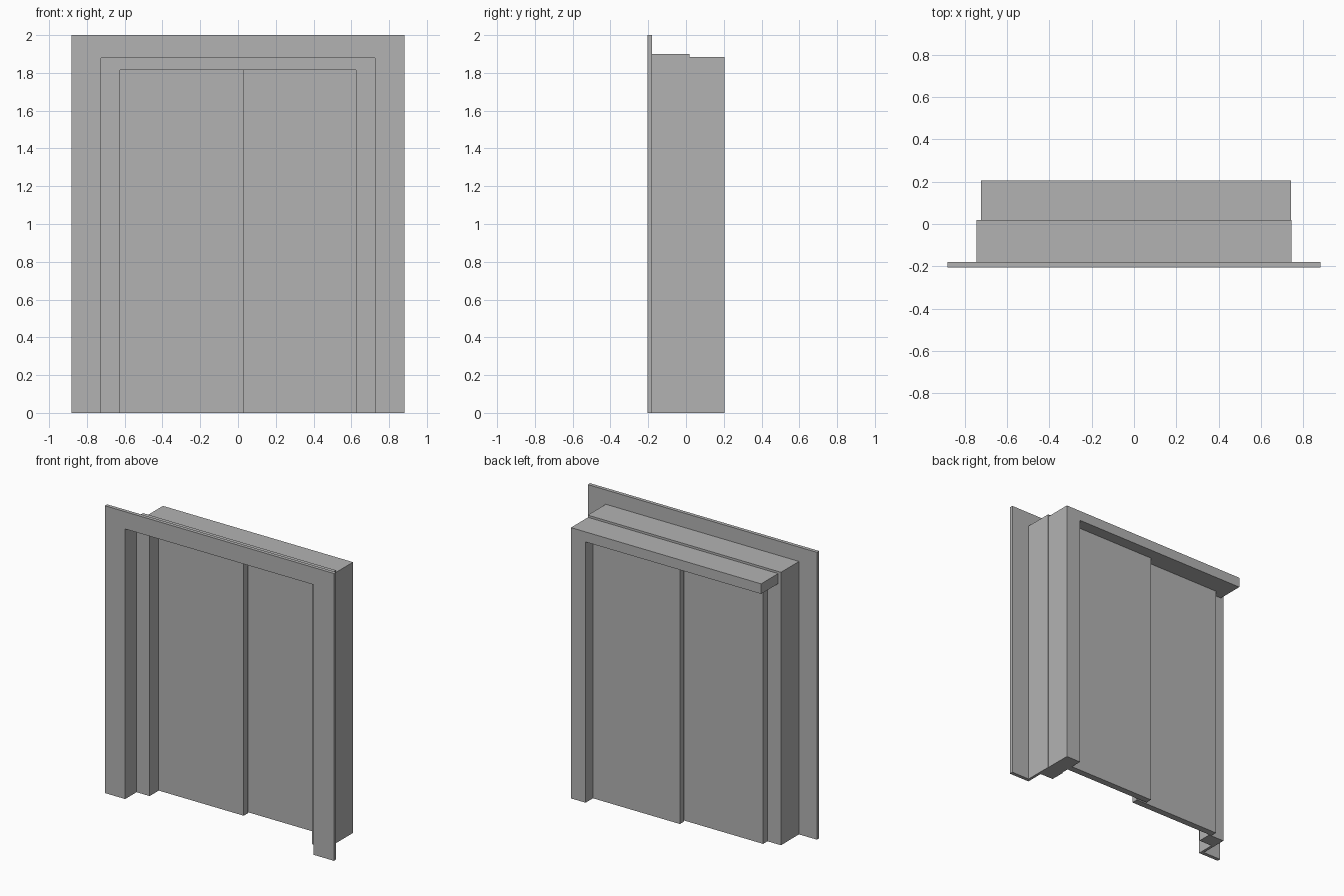
import bpy
import bmesh

cube = bpy.data.objects.get("Cube")
if cube:
    bpy.data.objects.remove(cube)

grey = bpy.data.materials.new("plain_grey")
grey.use_nodes = True
COLOUR = (0.45, 0.45, 0.45, 1)
grey.diffuse_color = COLOUR
grey.node_tree.nodes["Principled BSDF"].inputs["Base Color"].default_value = COLOUR


def finish(bm, name):
    bmesh.ops.recalc_face_normals(bm, faces=bm.faces)
    mesh = bpy.data.meshes.new(name)
    bm.to_mesh(mesh)
    bm.free()
    mesh.materials.append(grey)
    obj = bpy.data.objects.new(name, mesh)
    bpy.context.collection.objects.link(obj)
    return obj


def mitred_frame(name, profile):
    """Sweep a (half width, top, depth) profile up, across and down an opening."""
    bm = bmesh.new()
    rings = [[bm.verts.new((side * w, y, top * up)) for w, top, y in profile]
             for side, up in ((-1, 0), (-1, 1), (1, 1), (1, 0))]
    n = len(profile)
    for a, b in zip(rings, rings[1:]):
        for i in range(n):
            j = (i + 1) % n
            bm.faces.new((a[i], a[j], b[j], b[i]))
    bm.faces.new(rings[0])
    bm.faces.new(rings[-1])
    return finish(bm, name)


def slab(name, outline, front, back):
    """Extrude an (x, z) outline from front to back."""
    bm = bmesh.new()
    face = bm.faces.new([bm.verts.new((x, front, z)) for x, z in outline])
    new = bmesh.ops.extrude_face_region(bm, geom=[face])["geom"]
    bmesh.ops.translate(bm, vec=(0, back - front, 0),
                        verts=[v for v in new if isinstance(v, bmesh.types.BMVert)])
    return finish(bm, name)


def panel(name, left, right, top, front, back):
    return slab(name, [(left, 0), (right, 0), (right, top), (left, top)], front, back)


# Front trim plate and stepped reveal in one section
mitred_frame("door_casing", [
    (0.725, 1.88, -0.205), (0.882, 2.0, -0.205), (0.882, 2.0, -0.18),
    (0.744, 1.9, -0.18), (0.744, 1.9, 0.018), (0.624, 1.815, 0.018),
    (0.624, 1.815, -0.08), (0.725, 1.88, -0.08)])

# Rear header with a post on one side only
slab("rear_header_and_post", [
    (-0.722, 1.885), (0.742, 1.885), (0.742, 0), (0.63, 0),
    (0.63, 1.815), (-0.722, 1.815)], 0.018, 0.205)

# Overlapping sliding doors
panel("front_sliding_door", -0.64, 0.03, 1.82, 0.02, 0.066)
panel("rear_sliding_door", -0.04, 0.635, 1.82, 0.078, 0.124)
